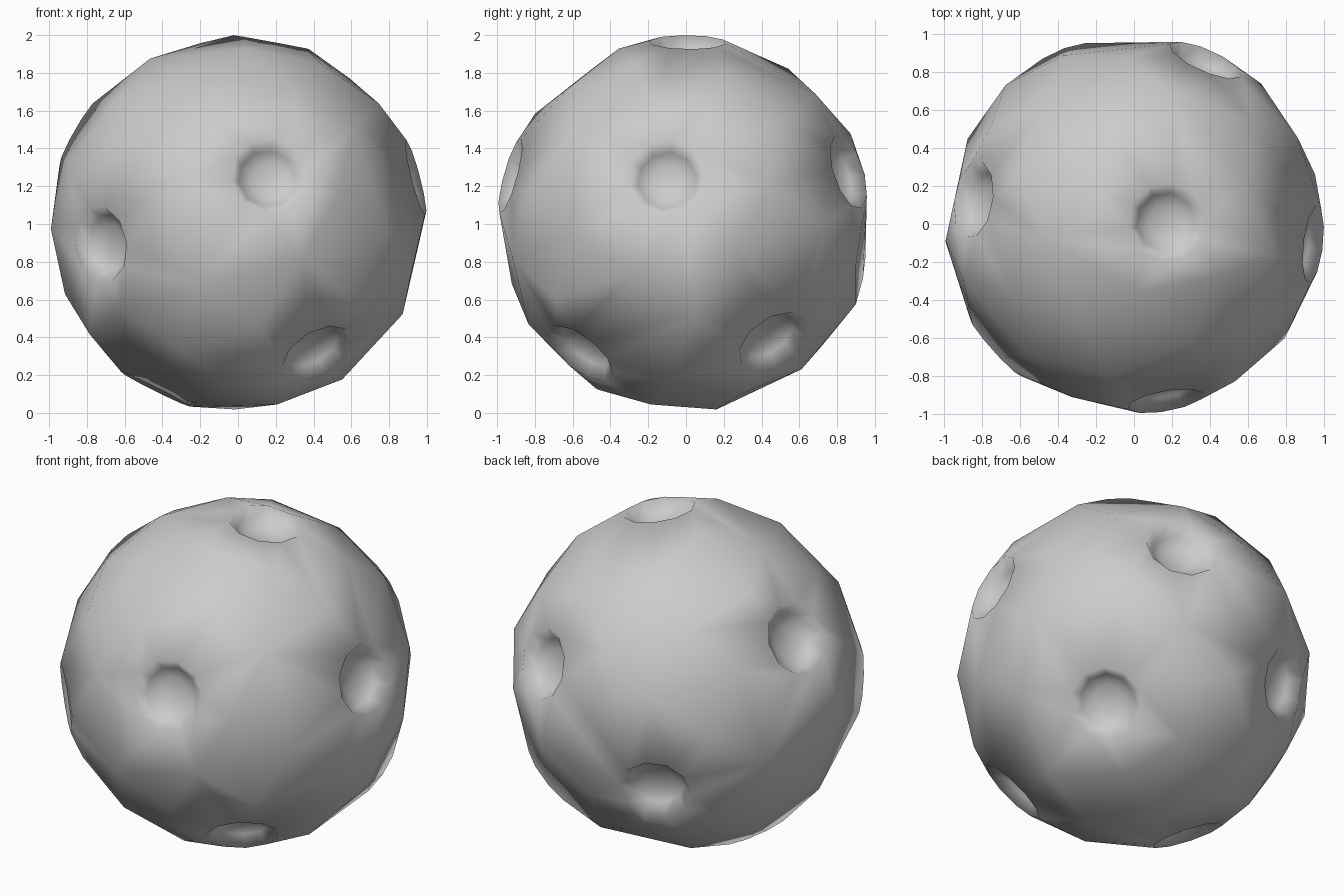
import bpy, bmesh, math
from mathutils import Vector

if "Cube" in bpy.data.objects:
    bpy.data.objects.remove(bpy.data.objects["Cube"])

CENTER = Vector((0, 0, 1))
RIM, SIDES = 0.205, 10
# crater directions from the ball centre
CRATERS = [Vector(d).normalized() for d in (
    (0.17, -0.95, 0.26), (-0.74, -0.66, -0.11), (0.43, -0.57, -0.70),
    (0.96, -0.11, 0.25), (0.38, 0.87, 0.28), (0.62, 0.48, -0.65),
    (0.18, 0.01, 0.98), (-0.86, 0.13, 0.49), (-0.43, -0.05, -0.86),
    (-0.38, 0.84, -0.30))]
# bowl rings: radius, depth below the rim plane
BOWL = [(0.155, 0.065), (0.09, 0.10)]

bm = bmesh.new()


def ring(d, radius, height):
    """Circle of vertices around direction d at a given distance from the centre."""
    u = d.orthogonal().normalized()
    v = d.cross(u)
    return [bm.verts.new(CENTER + d * height + radius *
            (u * math.cos(2 * math.pi * i / SIDES) + v * math.sin(2 * math.pi * i / SIDES)))
            for i in range(SIDES)]


# crater rims lying on the ball
rim_height = math.sqrt(1 - RIM ** 2)
rims = [ring(d, RIM, rim_height) for d in CRATERS]

# sparse surface points between the craters
N = 75
for i in range(N):
    z = 1 - 2 * (i + 0.5) / N
    a = i * math.pi * (3 - math.sqrt(5))
    r = math.sqrt(1 - z * z)
    p = Vector((r * math.cos(a), r * math.sin(a), z))
    if all(p.angle(d) > 0.36 for d in CRATERS):
        bm.verts.new(CENTER + p * 0.995)

# faceted shell around all points, opened at the rims
bmesh.ops.convex_hull(bm, input=bm.verts[:])
owner = {v: k for k, loop in enumerate(rims) for v in loop}
caps = [f for f in bm.faces
        if owner.get(f.verts[0]) is not None
        and len({owner.get(v) for v in f.verts}) == 1]
inner = [e for e in bm.edges if e.link_faces and all(f in set(caps) for f in e.link_faces)]
bmesh.ops.delete(bm, geom=caps, context='FACES_ONLY')
bmesh.ops.delete(bm, geom=[e for e in inner if e.is_valid], context='EDGES')

# crater bowls
for d, loop in zip(CRATERS, rims):
    prev = loop
    for radius, depth in BOWL:
        cur = ring(d, radius, rim_height - depth)
        for i in range(SIDES):
            j = (i + 1) % SIDES
            bm.faces.new((prev[i], prev[j], cur[j], cur[i]))
        prev = cur
    bm.faces.new(prev)

bmesh.ops.recalc_face_normals(bm, faces=bm.faces[:])
for f in bm.faces:
    f.smooth = True

mesh = bpy.data.meshes.new("cratered_ball")
bm.to_mesh(mesh)
bm.free()
ball = bpy.data.objects.new("cratered_ball", mesh)
bpy.context.collection.objects.link(ball)
